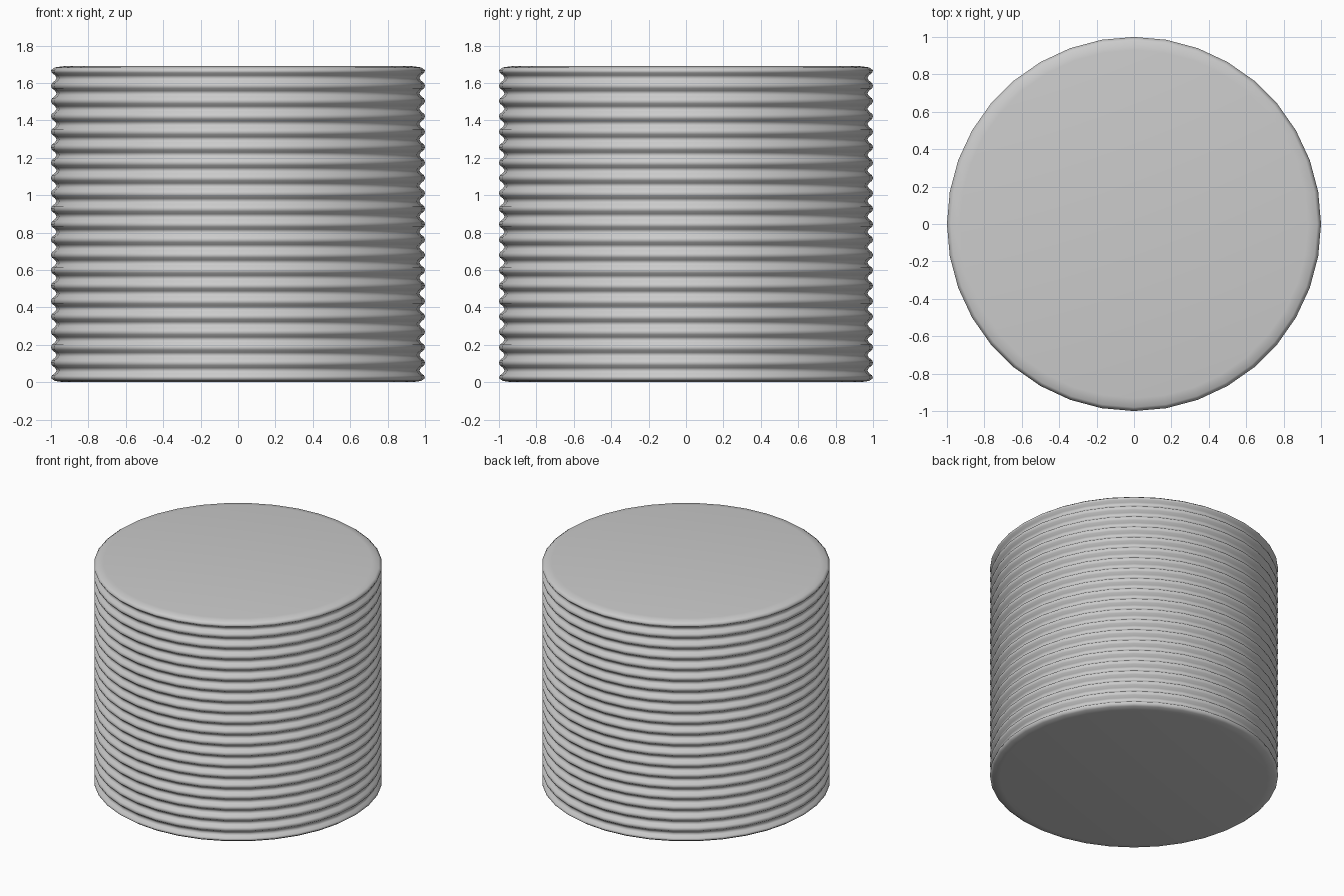
import bpy, bmesh, math

if "Cube" in bpy.data.objects:
    bpy.data.objects.remove(bpy.data.objects["Cube"])

SIDES, RIBS = 36, 21
LOW, HIGH, TOP = 0.022, 1.668, 1.69
PITCH = (HIGH - LOW) / (RIBS - 1)

# Side profile (radius, height): rounded ribs with shallow valleys
profile = [(0.93, 0.0), (0.98, 0.007)]
for i in range(RIBS):
    z = LOW + i * PITCH
    profile.append((1.0, z))
    if i < RIBS - 1:
        for t, r in ((0.17, 0.995), (0.33, 0.978), (0.5, 0.97), (0.67, 0.978), (0.83, 0.995)):
            profile.append((r, z + t * PITCH))
profile += [(0.98, TOP - 0.007), (0.93, TOP)]

# Ribbed stack: revolve the profile and cap both ends
bm = bmesh.new()
rings = []
for r, z in profile:
    rings.append([bm.verts.new((r * math.cos(2 * math.pi * k / SIDES),
                                r * math.sin(2 * math.pi * k / SIDES), z))
                  for k in range(SIDES)])
for a, b in zip(rings, rings[1:]):
    for k in range(SIDES):
        n = (k + 1) % SIDES
        bm.faces.new((a[k], a[n], b[n], b[k]))
bm.faces.new(rings[0][::-1])
bm.faces.new(rings[-1])
for f in bm.faces:
    f.smooth = True

mesh = bpy.data.meshes.new("ribbed_disc_stack")
bm.to_mesh(mesh)
bm.free()
stack = bpy.data.objects.new("ribbed_disc_stack", mesh)
bpy.context.collection.objects.link(stack)
